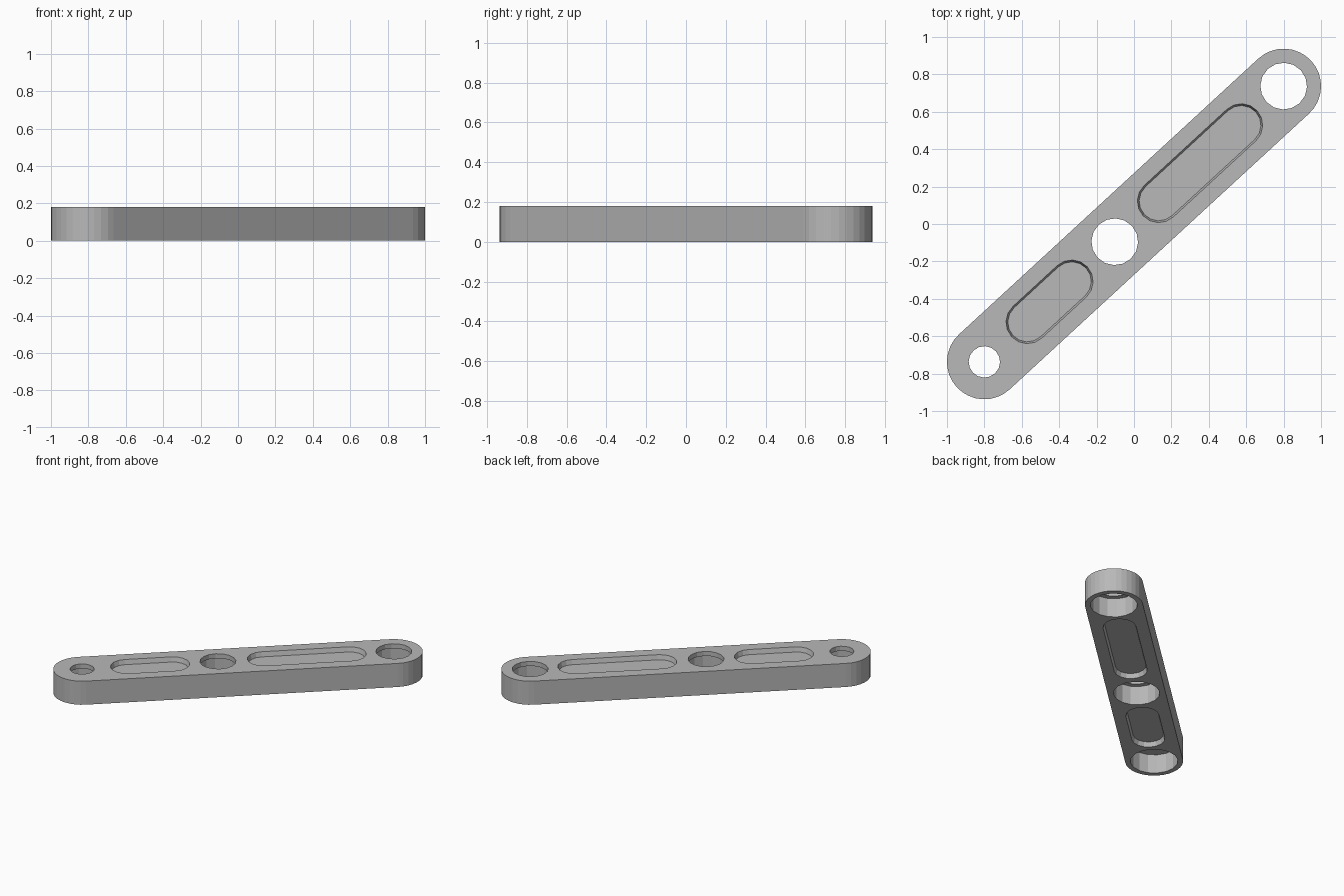
import bpy, bmesh, math
from mathutils import Matrix, Vector

cube = bpy.data.objects.get("Cube")
if cube:
    bpy.data.objects.remove(cube, do_unlink=True)

HEIGHT = 0.18
HALF_SPAN = 1.088
TURN = Matrix.Rotation(math.atan2(0.737, 0.8), 4, 'Z')

steel = bpy.data.materials.new("plain grey")
grey = (0.48, 0.48, 0.48, 1)
steel.use_nodes = True
steel.diffuse_color = grey
steel.node_tree.nodes["Principled BSDF"].inputs["Base Color"].default_value = grey


def outline(a, b, radius, steps):
    """Rounded slot from a to b along the bar; a circle when a equals b."""
    points = []
    for centre, start in ((b, -math.pi / 2), (a, math.pi / 2)):
        last = steps if a == b else steps + 1
        for i in range(last):
            t = start + math.pi * i / steps
            points.append((centre + radius * math.cos(t), radius * math.sin(t)))
    return points


def solid(name, a, b, low, high, steps=8):
    """Loft between two (radius, height) levels."""
    bm = bmesh.new()
    rings = [[bm.verts.new(TURN @ Vector((x, y, z))) for x, y in outline(a, b, r, steps)]
             for r, z in (low, high)]
    n = len(rings[0])
    for i in range(n):
        j = (i + 1) % n
        bm.faces.new((rings[0][i], rings[0][j], rings[1][j], rings[1][i]))
    bm.faces.new(rings[0][::-1])
    bm.faces.new(rings[1])
    mesh = bpy.data.meshes.new(name)
    bm.to_mesh(mesh)
    bm.free()
    mesh.materials.append(steel)
    obj = bpy.data.objects.new(name, mesh)
    bpy.context.collection.objects.link(obj)
    return obj


# Main bar with round ends
bar = solid("link_bar", -HALF_SPAN, HALF_SPAN, (0.2, 0), (0.2, HEIGHT), 16)
cutters = []

# Through holes, each widened from below to leave a thin lip on top
for place, radius, bore in ((HALF_SPAN, 0.125, 0.163),
                            (-0.14, 0.125, 0.16),
                            (-HALF_SPAN, 0.084, 0.165)):
    cutters.append(solid("hole_cutter", place, place, (radius, 0.1), (radius, 0.3)))
    cutters.append(solid("bore_cutter", place, place, (bore, -0.1), (bore, 0.145)))

# Shallow tapered pockets on both faces
DEPTH, WIDE, FLOOR = 0.035, 0.115, 0.105
for a, b in ((0.18, 0.78), (-0.775, -0.453)):
    cutters.append(solid("top_pocket_cutter", a, b,
                         (FLOOR, HEIGHT - DEPTH), (WIDE, HEIGHT + 0.001)))
    cutters.append(solid("bottom_pocket_cutter", a, b, (WIDE, -0.001), (FLOOR, DEPTH)))

# Cut everything out of the bar, then drop the cutters
bpy.context.view_layer.objects.active = bar
for cutter in cutters:
    cutter.hide_render = True
    cut = bar.modifiers.new("cut", 'BOOLEAN')
    cut.operation = 'DIFFERENCE'
    cut.solver = 'EXACT'
    cut.object = cutter
    bpy.ops.object.modifier_apply(modifier=cut.name)
    bpy.data.objects.remove(cutter, do_unlink=True)
